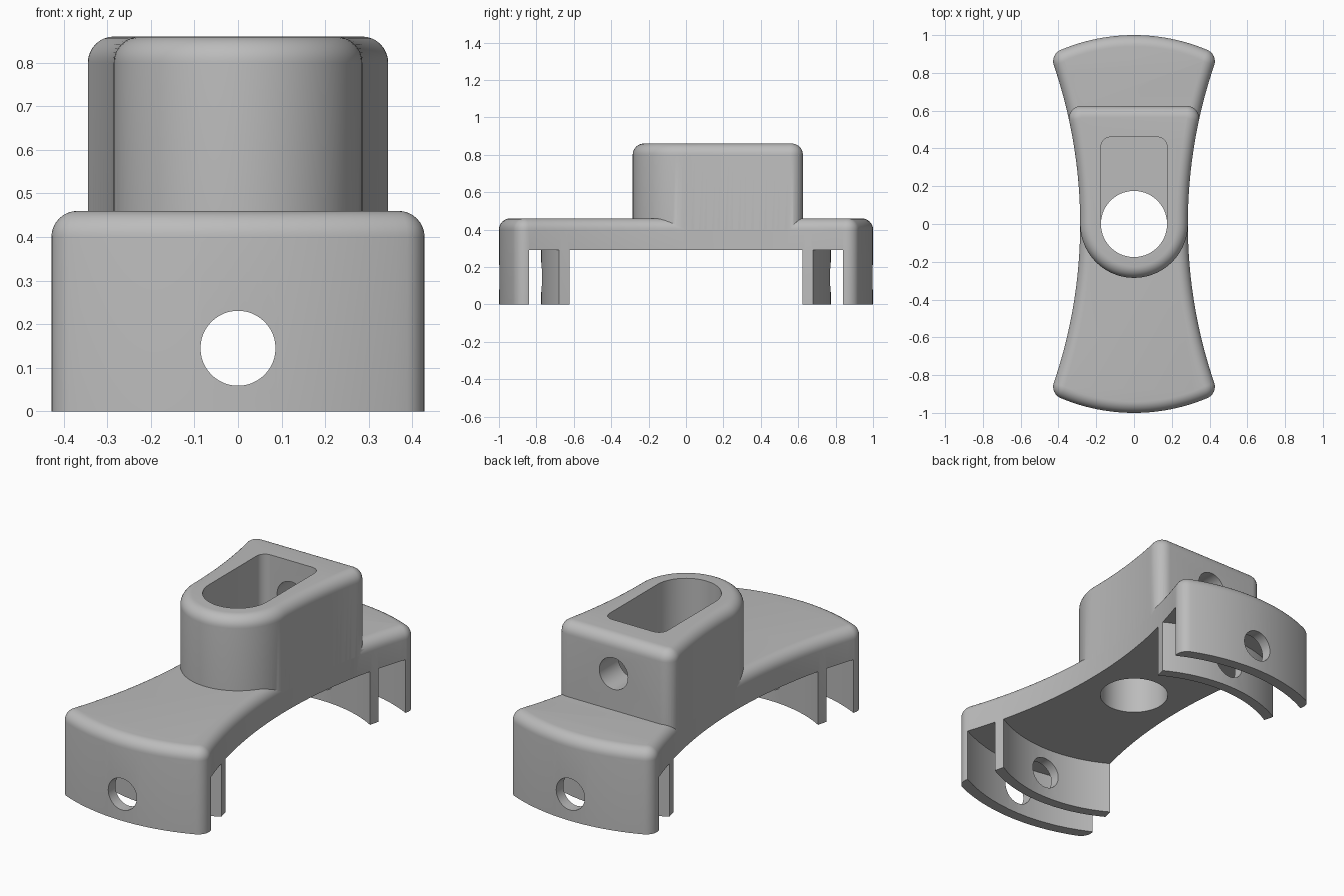
import bpy, bmesh
from math import sin, cos, pi, sqrt, atan2, radians

if "Cube" in bpy.data.objects:
    bpy.data.objects.remove(bpy.data.objects["Cube"], do_unlink=True)

grey = bpy.data.materials.new("plain grey")
grey.use_nodes = True
grey.diffuse_color = (0.5, 0.5, 0.5, 1)
grey.node_tree.nodes["Principled BSDF"].inputs["Base Color"].default_value = (0.5, 0.5, 0.5, 1)

WAIST, SIDE_R, FILLET, CORNER = 0.285, 2.6, 0.06, 0.065
SIDE_X = WAIST + SIDE_R          # centre of the hollow side arc
FLOOR, DECK, TOP = 0.29, 0.46, 0.86
WALL_HOLE = 0.086


def arc(cx, cy, r, a, b, n):
    return [(cx + r * cos(a + (b - a) * i / n), cy + r * sin(a + (b - a) * i / n)) for i in range(n + 1)]


def tidy(points):
    """Drop repeated neighbours from a closed outline."""
    return [p for i, p in enumerate(points)
            if abs(p[0] - points[i - 1][0]) + abs(p[1] - points[i - 1][1]) > 1e-6]


def mirror_x(half):
    return tidy(half + [(-x, y) for x, y in reversed(half)])


def side_and_corner(cx, cy, end_angle, d):
    """Hollow side from the waist up, then the rounded corner, inset by d."""
    tilt = atan2(cy, SIDE_X - cx)
    return (arc(SIDE_X, 0, SIDE_R + d, pi, pi - tilt, 24)
            + arc(cx, cy, CORNER - d, -tilt, end_angle, 8))


def plate_outline(d):
    reach = 1 - CORNER
    cx = (SIDE_X ** 2 + reach ** 2 - (SIDE_R + CORNER) ** 2) / (2 * SIDE_X)
    cy = sqrt(reach ** 2 - cx ** 2)
    a = atan2(cy, cx)
    quarter = side_and_corner(cx, cy, a, d) + arc(0, 0, 1 - d, a, pi / 2, 14)
    return mirror_x([(x, -y) for x, y in reversed(quarter)] + quarter)


def housing_outline(d):
    cy = 0.625 - CORNER
    cx = SIDE_X - sqrt((SIDE_R + CORNER) ** 2 - cy ** 2)
    return mirror_x(arc(0, 0, WAIST - d, -pi / 2, 0, 24) + side_and_corner(cx, cy, pi / 2, d))


def loft(name, rings):
    """Closed solid through matching outlines, given as (outline, height)."""
    bm = bmesh.new()
    loops = [[bm.verts.new((x, y, z)) for x, y in pts] for pts, z in rings]
    bm.faces.new(loops[0][::-1])
    bm.faces.new(loops[-1])
    for low, high in zip(loops, loops[1:]):
        for i in range(len(low)):
            bm.faces.new((low[i - 1], low[i], high[i], high[i - 1]))
    bmesh.ops.recalc_face_normals(bm, faces=bm.faces)
    mesh = bpy.data.meshes.new(name)
    bm.to_mesh(mesh)
    bm.free()
    mesh.materials.append(grey)
    ob = bpy.data.objects.new(name, mesh)
    bpy.context.collection.objects.link(ob)
    return ob


def rounded_solid(name, outline, bottom, top):
    steps = [i * pi / 16 for i in range(9)]
    return loft(name, [(outline(0), bottom)] +
                [(outline(FILLET * (1 - cos(a))), top - FILLET * (1 - sin(a))) for a in steps])


def circle(r, n=96):
    return arc(0, 0, r, 0, 2 * pi, n)[:-1]


def combine(target, tool, operation):
    tool.hide_render = True
    mod = target.modifiers.new(operation.lower(), 'BOOLEAN')
    mod.operation, mod.object, mod.solver = operation, tool, 'EXACT'
    bpy.context.view_layer.objects.active = target
    bpy.ops.object.modifier_apply(modifier=mod.name)
    bpy.data.objects.remove(tool, do_unlink=True)


def cross_hole(name, z, y0, y1):
    """Cylinder along y for the screw holes."""
    ob = loft(name, [(circle(WALL_HOLE, 48), -y1), (circle(WALL_HOLE, 48), -y0)])
    ob.rotation_euler.x = radians(90)
    ob.location.z = z
    bpy.context.view_layer.update()
    return ob


# Waisted plate, solid down to the feet, and the raised housing
body = rounded_solid("bracket_body", plate_outline, 0, DECK)

# Clear the underside, leaving two curved walls at each end
gap = loft("wall_gap_cutter", [(circle(0.94), -0.1), (circle(0.94), FLOOR)])
core = loft("gap_core", [(circle(0.775), -0.2), (circle(0.775), FLOOR + 0.1)])
combine(gap, core, 'DIFFERENCE')
combine(body, gap, 'DIFFERENCE')
combine(body, loft("middle_cutter", [(circle(0.72), -0.1), (circle(0.72), FLOOR)]), 'DIFFERENCE')

combine(body, rounded_solid("housing", housing_outline, DECK - FILLET - 0.01, TOP), 'UNION')

# Pocket in the housing and the round hole through the plate
BORE = 0.175
front_arc = arc(0, 0, BORE, -pi / 2, 0, 24)
pocket = mirror_x(front_arc + arc(BORE - 0.05, 0.41, 0.05, 0, pi / 2, 8))
combine(body, loft("pocket_cutter", [(pocket, DECK), (pocket, 1)]), 'DIFFERENCE')
bore = mirror_x(front_arc + arc(0, 0, BORE, 0, pi / 2, 24))
combine(body, loft("bore_cutter", [(bore, 0.1), (bore, 0.5)]), 'DIFFERENCE')

# Screw holes through the end walls and the back of the housing
combine(body, cross_hole("wall_hole_cutter", 0.145, -1.2, 1.2), 'DIFFERENCE')
combine(body, cross_hole("housing_hole_cutter", 0.66, 0.3, 0.8), 'DIFFERENCE')

bpy.ops.object.select_all(action='DESELECT')
body.select_set(True)
bpy.context.view_layer.objects.active = body
bpy.ops.object.shade_smooth_by_angle(angle=radians(30))
